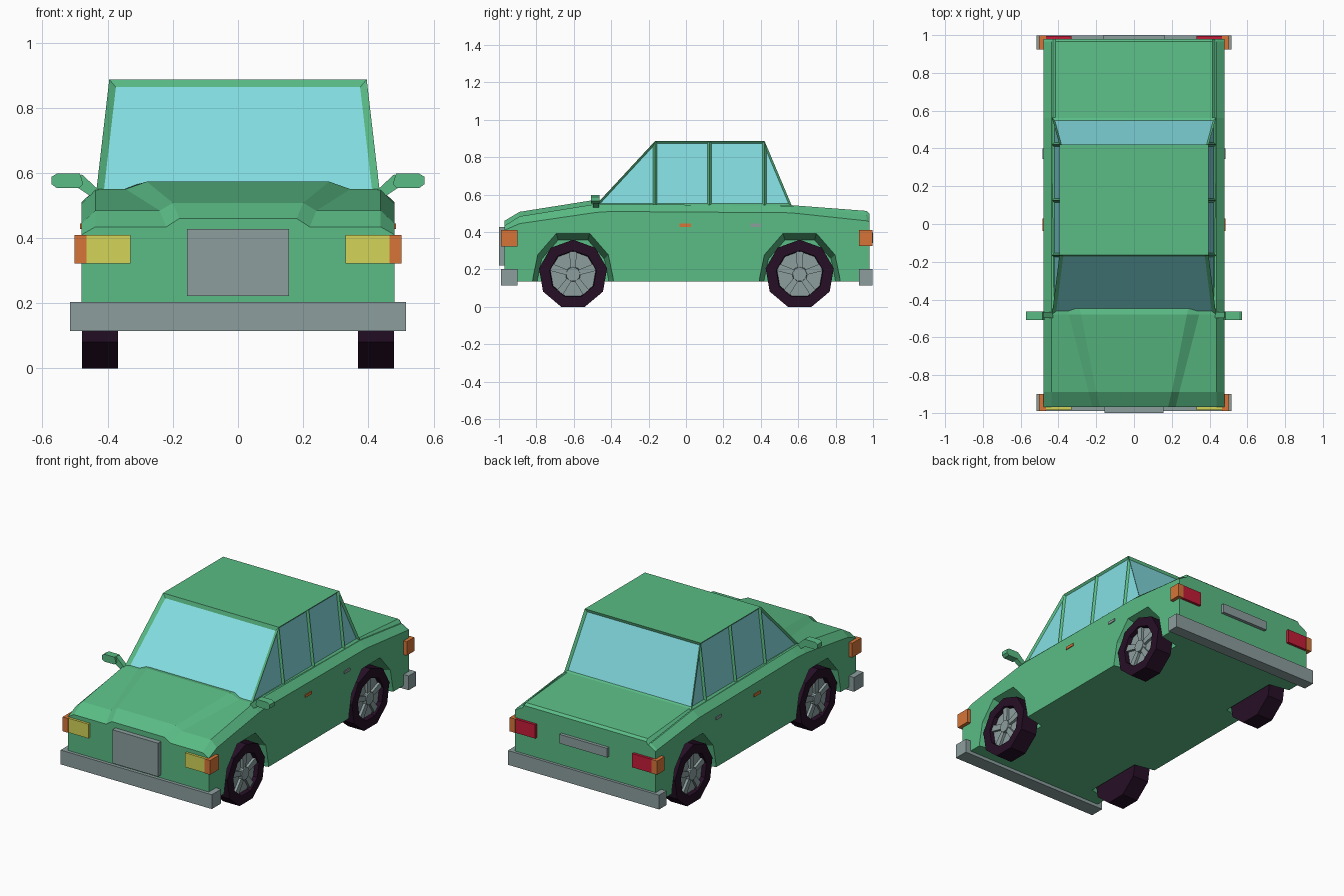
import bpy, bmesh, math

if "Cube" in bpy.data.objects:
    bpy.data.objects.remove(bpy.data.objects["Cube"])


def material(name, r, g, b):
    lin = [((c / 255 + 0.055) / 1.055) ** 2.4 for c in (r, g, b)]
    m = bpy.data.materials.new(name)
    m.diffuse_color = (*lin, 1)
    m.use_nodes = True
    m.node_tree.nodes["Principled BSDF"].inputs["Base Color"].default_value = m.diffuse_color
    return m


GREEN = material("green paint", 90, 188, 133)
GLASS = material("window glass", 132, 222, 226)
GREY = material("grey metal", 140, 158, 158)
ORANGE = material("orange lamp", 215, 117, 56)
YELLOW = material("yellow lamp", 212, 212, 88)
RED = material("red lamp", 195, 28, 56)
TYRE = material("tyre rubber", 38, 15, 38)


def finish(name, bm, *mats):
    bmesh.ops.recalc_face_normals(bm, faces=bm.faces)
    me = bpy.data.meshes.new(name)
    bm.to_mesh(me)
    bm.free()
    for m in mats:
        me.materials.append(m)
    ob = bpy.data.objects.new(name, me)
    bpy.context.collection.objects.link(ob)
    return ob


def loft(name, rings, mat):
    """Closed solid through rings of 3D points."""
    bm = bmesh.new()
    vs = [[bm.verts.new(p) for p in ring] for ring in rings]
    n = len(rings[0])
    for a, b in zip(vs, vs[1:]):
        for i in range(n):
            j = (i + 1) % n
            bm.faces.new((a[i], a[j], b[j], b[i]))
    bm.faces.new(vs[0])
    bm.faces.new(vs[-1])
    return finish(name, bm, mat)


def box(name, x0, x1, y0, y1, z0, z1, mat):
    return loft(name, [[(x0, y0, z), (x1, y0, z), (x1, y1, z), (x0, y1, z)]
                       for z in (z0, z1)], mat)


# Body: sections (y, shoulder z, edge z, raised centre z, outer x, inner x)
sections = [
    (-0.97, 0.41, 0.434, 0.460, 0.22, 0.18),
    (-0.89, 0.445, 0.484, 0.508, 0.24, 0.20),
    (-0.48, 0.505, 0.55, 0.573, 0.345, 0.28),
    (-0.40, 0.51, 0.55, 0.555, 0.36, 0.30),
    (0.56, 0.503, 0.540, 0.544, 0.43, 0.415),
    (0.965, 0.460, 0.490, 0.513, 0.43, 0.415),
    (0.98, 0.455, 0.480, 0.500, 0.43, 0.415),
]
rings = []
for y, zs, zt, zb, xo, xi in sections:
    half = [(0.48, 0.135), (0.48, zs), (0.438, zt), (xo, zt), (xi, zb)]
    rings.append([(x, y, z) for x, z in half] +
                 [(-x, y, z) for x, z in reversed(half)])
body = loft("car_body", rings, GREEN)

# Wheel arches cut into the body
WHEELS = {"front": -0.604, "rear": 0.608}
arch = [(-0.225, 0.08), (-0.215, 0.16), (-0.19, 0.28), (-0.09, 0.395),
        (0.09, 0.395), (0.19, 0.28), (0.215, 0.16), (0.225, 0.08)]
for yc in WHEELS.values():
    for s in (-1, 1):
        cutter = loft("arch_cutter",
                      [[(s * x, yc + y * k, 0.08 + (z - 0.08) * k) for y, z in arch]
                       for x, k in ((0.35, 0.88), (0.50, 1.01))], GREEN)
        cutter.hide_render = True
        mod = body.modifiers.new("arch", 'BOOLEAN')
        mod.operation = 'DIFFERENCE'
        mod.object = cutter
        bpy.context.view_layer.objects.active = body
        bpy.ops.object.modifier_apply(modifier=mod.name)
        bpy.data.objects.remove(cutter)

# Cabin: pillars split each side, then every window is inset as glass
bm = bmesh.new()
low_y, top_y = (-0.485, -0.165, 0.125, 0.42, 0.565), (-0.165, 0.125, 0.42)
low, top = {}, {}
for s in (-1, 1):
    low[s] = [bm.verts.new((s * 0.435, y, 0.542)) for y in low_y]
    top[s] = [bm.verts.new((s * 0.395, y, 0.887)) for y in top_y]
sides = []
for s in (-1, 1):
    l, t = low[s], top[s]
    for f in ((l[0], l[1], t[0]), (l[1], l[2], t[1], t[0]),
              (l[2], l[3], t[2], t[1]), (l[3], l[4], t[2])):
        sides.append(bm.faces.new(f))
L, R, TL, TR = low[-1], low[1], top[-1], top[1]
screens = [bm.faces.new((L[0], R[0], TR[0], TL[0])),
           bm.faces.new((R[4], L[4], TL[2], TR[2]))]
bm.faces.new(TL + TR[::-1])
bm.faces.new(L + R[::-1])
bmesh.ops.recalc_face_normals(bm, faces=bm.faces)
for faces, width in ((sides, 0.011), (screens[:1], 0.022), (screens[1:], 0.014)):
    bmesh.ops.inset_individual(bm, faces=faces, thickness=width, depth=-0.012,
                               use_even_offset=True)
    for f in faces:
        f.material_index = 1
finish("cabin", bm, GREEN, GLASS)


# Wheels: nine-sided tyre with recessed rim, hub and spokes
def ring(s, x, r, yc, n=9):
    return [(s * x, yc + r * math.sin(2 * math.pi * i / n),
             0.174 + r * math.cos(2 * math.pi * i / n)) for i in range(n)]


for end, yc in WHEELS.items():
    for s, side in ((-1, "left"), (1, "right")):
        tag = f"{end}_{side}"
        loft("tyre_" + tag, [ring(s, x, r, yc) for x, r in
             ((0.368, 0.12), (0.368, 0.185), (0.478, 0.185),
              (0.478, 0.127), (0.445, 0.122))], TYRE)
        loft("rim_" + tag, [ring(s, x, r, yc) for x, r in
             ((0.44, 0.125), (0.452, 0.125))], GREY)
        loft("hub_" + tag, [ring(s, x, r, yc) for x, r in
             ((0.45, 0.042), (0.474, 0.038))], GREY)
        for k in range(5):
            a = 2 * math.pi * k / 5
            u, v = (math.sin(a), math.cos(a)), (math.cos(a), -math.sin(a))
            quad = [(0.03, -0.014), (0.122, -0.02), (0.122, 0.02), (0.03, 0.014)]
            loft(f"spoke_{tag}_{k}",
                 [[(s * x, yc + p * u[0] + q * v[0], 0.174 + p * u[1] + q * v[1])
                   for p, q in quad] for x in (0.45, 0.468)], GREY)

# Bumpers and number plates
box("front_bumper", -0.515, 0.515, -0.99, -0.90, 0.115, 0.203, GREY)
box("rear_bumper", -0.515, 0.515, 0.925, 0.997, 0.115, 0.203, GREY)
box("front_plate", -0.156, 0.156, -1.0, -0.96, 0.222, 0.428, GREY)
box("rear_plate", -0.162, 0.162, 0.97, 1.0, 0.342, 0.398, GREY)

# Lamps, door handles and mirrors on both sides
mirror_head = [(0.475, 0.565), (0.485, 0.598), (0.555, 0.598), (0.572, 0.588),
               (0.572, 0.565), (0.556, 0.553), (0.488, 0.553)]
mirror_arm = [(0.425, 0.545), (0.48, 0.596), (0.50, 0.56), (0.455, 0.53)]
for s, side in ((-1, "left"), (1, "right")):
    def pair(name, x0, x1, *rest):
        box(f"{name}_{side}", s * x0, s * x1, *rest)
    pair("headlamp", 0.33, 0.467, -0.985, -0.95, 0.322, 0.41, YELLOW)
    pair("front_indicator", 0.465, 0.502, -0.989, -0.90, 0.322, 0.41, ORANGE)
    pair("tail_lamp", 0.33, 0.467, 0.95, 0.996, 0.325, 0.41, RED)
    pair("rear_indicator", 0.465, 0.502, 0.925, 0.998, 0.325, 0.41, ORANGE)
    pair("side_marker", 0.47, 0.485, -0.036, 0.028, 0.428, 0.445, ORANGE)
    pair("door_handle", 0.47, 0.485, 0.345, 0.40, 0.428, 0.445, GREY)
    loft("mirror_head_" + side, [[(s * x, y, z) for x, z in mirror_head]
                                 for y in (-0.508, -0.462)], GREEN)
    loft("mirror_arm_" + side, [[(s * x, y, z) for x, z in mirror_arm]
                                for y in (-0.497, -0.465)], GREEN)
